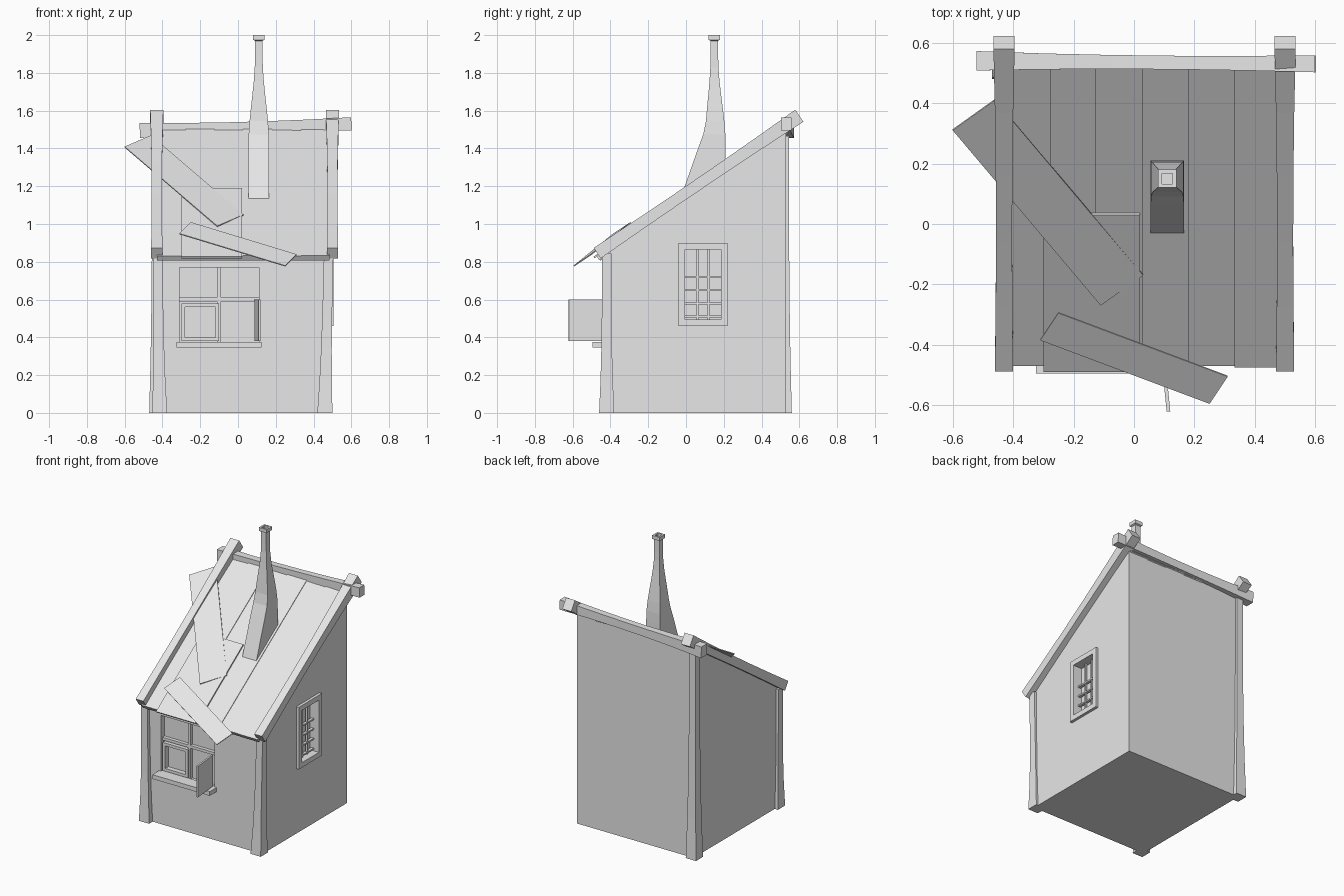
import bpy
import bmesh
from mathutils import Vector

cube = bpy.data.objects.get("Cube")
if cube:
    bpy.data.objects.remove(cube, do_unlink=True)

GREY = (.8, .8, .8, 1)
plain_grey = bpy.data.materials.new("plain grey")
plain_grey.use_nodes = True
plain_grey.diffuse_color = GREY
plain_grey.node_tree.nodes["Principled BSDF"].inputs["Base Color"].default_value = GREY

ACROSS, DEEP, UP = Vector((1, 0, 0)), Vector((0, 1, 0)), Vector((0, 0, 1))
RIGHT, LEFT, FRONT, BACK = -.43, .485, -.42, .53
EAVE, RIDGE = -.47, .52


def on_roof(x, y, lift=0):
    return Vector((x, y, 1.15 + .68 * y + lift))


def loft(name, rings):
    """Closed solid through rings of equal point count, capped at both ends."""
    bm = bmesh.new()
    rows = [[bm.verts.new(point) for point in ring] for ring in rings]
    for lower, upper in zip(rows, rows[1:]):
        for i in range(len(lower)):
            bm.faces.new((lower[i - 1], lower[i], upper[i], upper[i - 1]))
    bm.faces.new(rows[0])
    bm.faces.new(rows[-1])
    bmesh.ops.recalc_face_normals(bm, faces=bm.faces)
    mesh = bpy.data.meshes.new(name)
    bm.to_mesh(mesh)
    bm.free()
    mesh.materials.append(plain_grey)
    part = bpy.data.objects.new(name, mesh)
    bpy.context.collection.objects.link(part)
    return part


def rectangle(centre, side, rise):
    return [centre - side - rise, centre + side - rise,
            centre + side + rise, centre - side + rise]


def box(name, centre, width, depth, height):
    side, rise = ACROSS * width / 2, DEEP * depth / 2
    half = UP * height / 2
    return loft(name, [rectangle(centre + offset, side, rise) for offset in (-half, half)])


def timber(name, start, end, side, width, height, butt, tip):
    """Rough beam whose two ends swell by the butt and tip amounts."""
    axis = end - start
    rise = axis.cross(side).normalized()
    rings = []
    steps = 5
    for i in range(steps + 1):
        t = i / steps
        swell = 1 + butt * (1 - t) ** 3 + tip * t ** 3
        rings.append(rectangle(start + axis * t, side * width * swell / 2, rise * height * swell / 2))
    return loft(name, rings)


def board(name, start, end, half_width, thickness):
    """Flat board between two end midpoints, thickened below its face."""
    face = [start - half_width, start + half_width, end + half_width, end - half_width]
    normal = (end - start).cross(half_width).normalized()
    if normal.z > 0:
        normal = -normal
    return loft(name, [face, [corner + normal * thickness for corner in face]])


def frame(name, centre, along, width, height, bar, depth):
    """Two stiles and two rails around an opening."""
    inward = DEEP if along == ACROSS else ACROSS
    for sign in (-1, 1):
        stile = along * bar + inward * depth + UP * height
        rail = along * (width - bar * 2) + inward * depth + UP * bar
        box(name + "_stile", centre + along * sign * (width - bar) / 2, *stile)
        box(name + "_rail", centre + UP * sign * (height - bar) / 2, *rail)


def cut(part, cutter):
    modifier = part.modifiers.new("cut", 'BOOLEAN')
    modifier.operation = 'DIFFERENCE'
    modifier.solver = 'EXACT'
    modifier.object = cutter
    bpy.context.view_layer.objects.active = part
    bpy.ops.object.modifier_apply(modifier=modifier.name)
    bpy.data.objects.remove(cutter, do_unlink=True)


# Walls with a sloping top and two window recesses
front_window = Vector((-.1, FRONT, .57))
side_window = Vector((LEFT, .09, .68))
walls = loft("walls", [
    [Vector((x, FRONT, 0)), Vector((x, BACK, 0)),
     on_roof(x, BACK, -.02), on_roof(x, FRONT, -.02)] for x in (RIGHT, LEFT)])
cut(walls, box("front_opening", front_window, .42, .08, .4))
cut(walls, box("side_opening", side_window, .1, .19, .37))

# Corner posts, swollen at the foot
for name, foot_x, top_x, y in (
        ("front_right_post", -.415, -.425, FRONT),
        ("front_left_post", .46, .48, FRONT),
        ("back_right_post", RIGHT, RIGHT, RIDGE)):
    timber(name, Vector((foot_x, y, 0)), on_roof(top_x, y, -.02), ACROSS, .05, .05, .6, 0)

# Roof boards
count = 6
pitch = (LEFT - RIGHT) / count
for i in range(count):
    x = RIGHT + pitch * (i + .5)
    lift = .005 * (i % 2)
    board("roof_board", on_roof(x, EAVE - lift, lift), on_roof(x, RIDGE, lift),
          ACROSS * pitch / 2, .03)

# Patch boards on the lower roof
for x in (-.22, -.06):
    board("patch_board", on_roof(x, EAVE - .02, .01), on_roof(x, .03, .02), ACROSS * .08, .01)

# Loose boards lying across the roof
board("long_loose_board", Vector((-.53, .36, 1.44)), Vector((-.04, -.22, 1.02)),
      Vector((.07, .05, .03)), .006)
board("short_loose_board", Vector((-.28, -.34, .98)), Vector((.28, -.55, .81)),
      Vector((.03, .045, .03)), .006)

# Rafters on both roof edges and the beam along the high edge
for name, x in (("right_rafter", RIGHT), ("left_rafter", .5)):
    timber(name, on_roof(x, EAVE, .015), on_roof(x, .6, .015), ACROSS, .05, .055, .2, .4)
timber("ridge_beam", Vector((-.52, .54, 1.495)), Vector((.6, BACK, 1.53)),
       DEEP, .04, .05, .6, .4)

# Chimney: flared foot, narrowing neck, square cap and sunken flue
flue_x, flue_y = .11, .15
rings = []
steps = 12
for i in range(steps + 1):
    t = i / steps
    narrow = min(max((t - .35) / .55, 0), 1)
    narrow *= narrow * (3 - narrow * 2)
    front = .1 + .03 * narrow - .3 * max(0, .45 - t)
    back = .21 - .04 * narrow
    centre = Vector((flue_x, (front + back) / 2, 1.12 + .85 * t))
    rings.append(rectangle(centre, ACROSS * (.055 - .035 * narrow), DEEP * (back - front) / 2))
cap = Vector((flue_x, flue_y, 2))
for drop in (.025, 0):
    rings.append(rectangle(cap - UP * drop, ACROSS * .03, DEEP * .03))
chimney = loft("chimney", rings)
cut(chimney, box("flue", cap, .035, .035, .05))

# Front window: sill, glazing bars, closed casement and open casement
box("front_sill", front_window - DEEP * .03 - UP * .21, .45, .09, .03)
bars = front_window + DEEP * .04
box("front_transom", bars + UP * .03, .42, .05, .02)
box("front_mullion", bars, .02, .05, .4)
frame("closed_casement", bars - ACROSS * .1 - UP * .09, ACROSS, .2, .2, .02, .07)
board("open_casement", Vector((.1, FRONT, .49)), Vector((.12, -.62, .49)), UP * .11, .012)

# Side window: raised frame and lattice
frame("side_frame", side_window - ACROSS * .005, DEEP, .26, .44, .035, .05)
lattice = side_window - ACROSS * .03
for sign in (-1, 1):
    box("lattice_upright", lattice + DEEP * .03 * sign, .015, .01, .38)
for row in range(-2, 2):
    box("lattice_bar", lattice + UP * (.07 * row - .03), .02, .19, .01)
